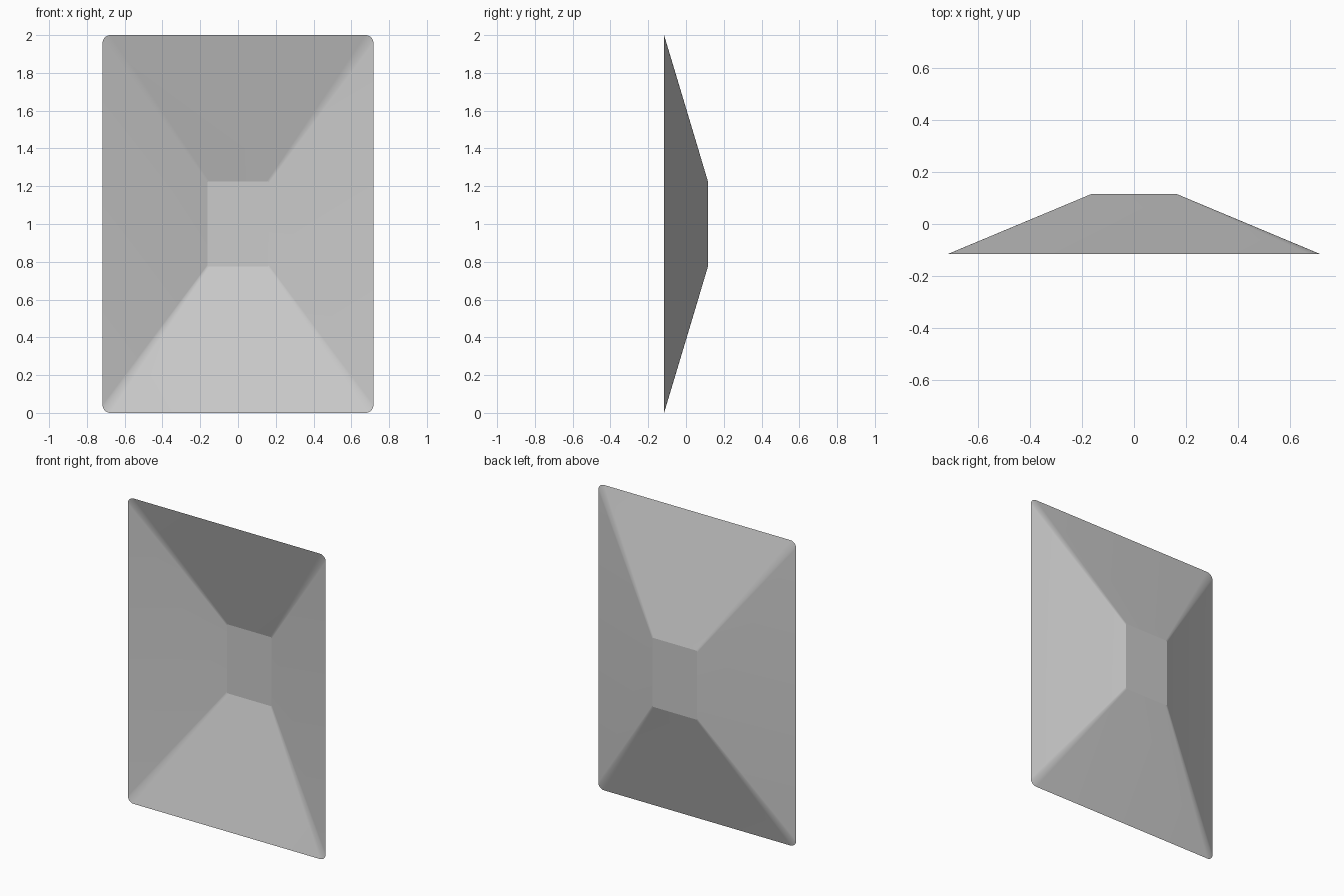
import bpy, bmesh, math

if "Cube" in bpy.data.objects:
    bpy.data.objects.remove(bpy.data.objects["Cube"])

HALF_W, HALF_H, DEPTH = 0.717, 1.0, 0.232
RADIUS, SEGS, TAPER = 0.042, 8, 0.226


def rounded_rect(hw, hh, r):
    """Points of a rounded rectangle in x, z around the origin."""
    pts = []
    for i, (sx, sz) in enumerate([(1, 1), (-1, 1), (-1, -1), (1, -1)]):
        for k in range(SEGS + 1):
            a = math.radians(90 * (i + k / SEGS))
            pts.append((sx * (hw - r) + r * math.cos(a),
                        sz * (hh - r) + r * math.sin(a)))
    return pts


# Open-fronted tapered dish: wide rim in front, small flat panel at the back
bm = bmesh.new()
outline = rounded_rect(HALF_W, HALF_H, RADIUS)
rim = [bm.verts.new((x, -DEPTH / 2, z + 1)) for x, z in outline]
back = [bm.verts.new((x * TAPER, DEPTH / 2, z * TAPER + 1)) for x, z in outline]
n = len(outline)
for i in range(n):
    j = (i + 1) % n
    bm.faces.new((rim[i], back[i], back[j], rim[j]))
panel = bm.faces.new(back)
bm.normal_update()
# Face the sheet outwards (towards the back)
if panel.normal.y < 0:
    bmesh.ops.reverse_faces(bm, faces=[panel])
side = bm.faces[:][SEGS // 2]
if side.normal.dot(side.calc_center_median() - panel.calc_center_median()) < 0:
    bmesh.ops.reverse_faces(bm, faces=[f for f in bm.faces if f is not panel])

mesh = bpy.data.meshes.new("tapered_dish")
bm.to_mesh(mesh)
bm.free()
dish = bpy.data.objects.new("tapered_dish", mesh)
bpy.context.collection.objects.link(dish)

# Smooth rounded corners, crisp edge around the back panel
bpy.context.view_layer.objects.active = dish
dish.select_set(True)
bpy.ops.object.shade_smooth_by_angle(angle=math.radians(12))
